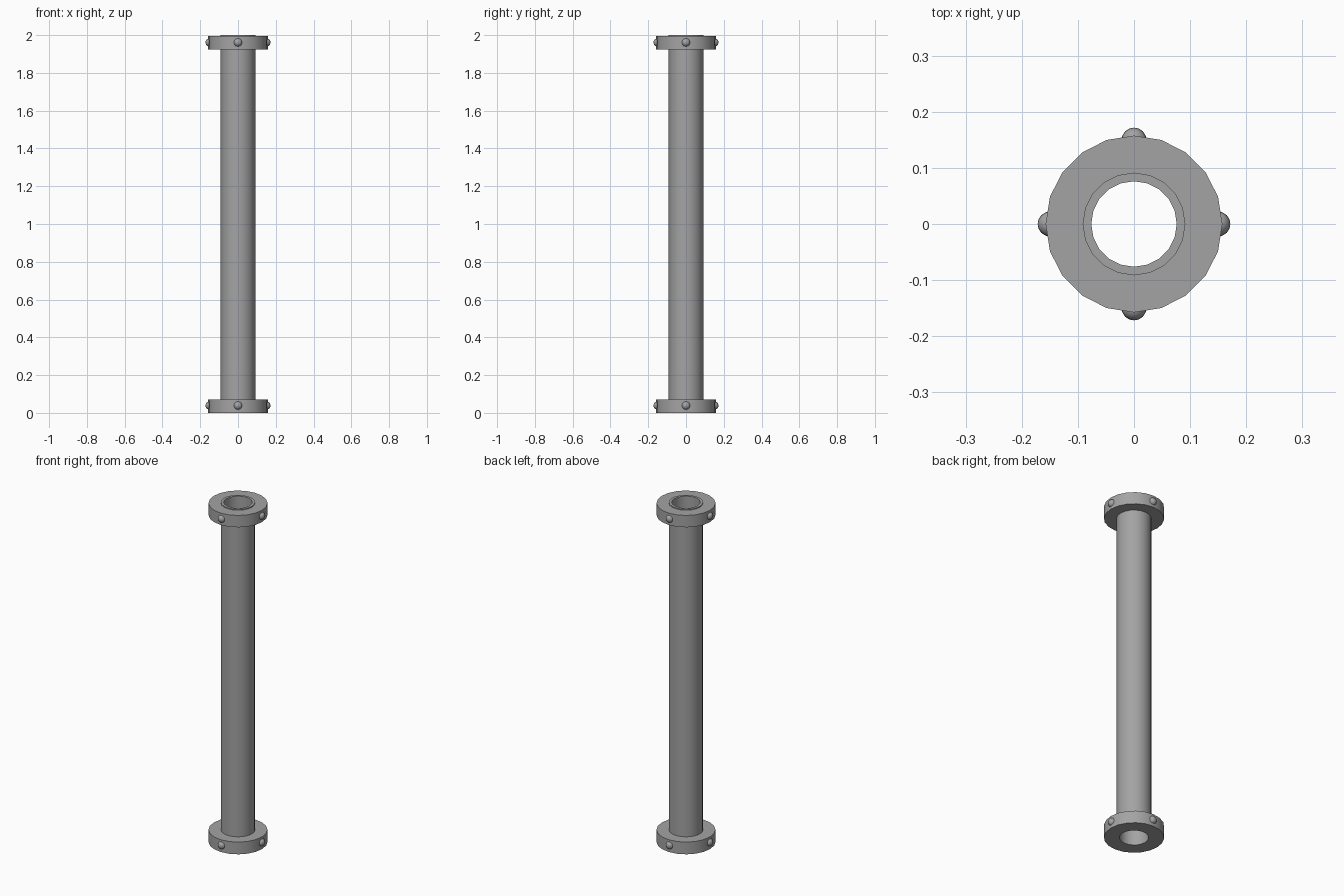
import bpy, bmesh, math

if "Cube" in bpy.data.objects:
    bpy.data.objects.remove(bpy.data.objects["Cube"])

SIDES = 20
TUBE_OUT, TUBE_IN = 0.0915, 0.0762
FLANGE_R = 0.1575
BOLT_R, BOLT_DIST = 0.0225, 0.1493

steel = bpy.data.materials.new("grey steel")
steel.diffuse_color = (0.37, 0.37, 0.37, 1)
steel.use_nodes = True
steel.node_tree.nodes["Principled BSDF"].inputs["Base Color"].default_value = steel.diffuse_color


def finish(obj):
    """Assign the material and smooth all but the sharp edges."""
    obj.data.materials.append(steel)
    bpy.ops.object.select_all(action='DESELECT')
    obj.select_set(True)
    bpy.context.view_layer.objects.active = obj
    bpy.ops.object.shade_smooth_by_angle(angle=math.radians(35))


def ring(name, r_in, r_out, z0, z1):
    """Hollow cylinder: a rectangular profile turned around z."""
    bm = bmesh.new()
    profile = [(r_in, z0), (r_out, z0), (r_out, z1), (r_in, z1)]
    loops = []
    for i in range(SIDES):
        a = math.tau * i / SIDES
        loops.append([bm.verts.new((r * math.cos(a), r * math.sin(a), z))
                      for r, z in profile])
    for i in range(SIDES):
        a, b = loops[i], loops[(i + 1) % SIDES]
        for j in range(4):
            k = (j + 1) % 4
            bm.faces.new((a[j], b[j], b[k], a[k]))
    bmesh.ops.recalc_face_normals(bm, faces=bm.faces)
    mesh = bpy.data.meshes.new(name)
    bm.to_mesh(mesh)
    bm.free()
    obj = bpy.data.objects.new(name, mesh)
    bpy.context.collection.objects.link(obj)
    finish(obj)


# Main pipe, standing slightly proud of the top flange
ring("pipe", TUBE_IN, TUBE_OUT, 0.0, 2.0)

# End flanges, each with four round bolt heads on the rim
for end, z0, z1 in (("bottom", 0.0, 0.072), ("top", 1.925, 1.995)):
    ring(end + "_flange", TUBE_OUT, FLANGE_R, z0, z1)
    z = 0.039 if end == "bottom" else 1.961
    for i in range(4):
        a = math.pi / 2 * i
        bpy.ops.mesh.primitive_uv_sphere_add(
            segments=16, ring_count=10, radius=BOLT_R,
            location=(BOLT_DIST * math.cos(a), BOLT_DIST * math.sin(a), z))
        bolt = bpy.context.object
        bolt.name = f"{end}_bolt_{i + 1}"
        finish(bolt)
